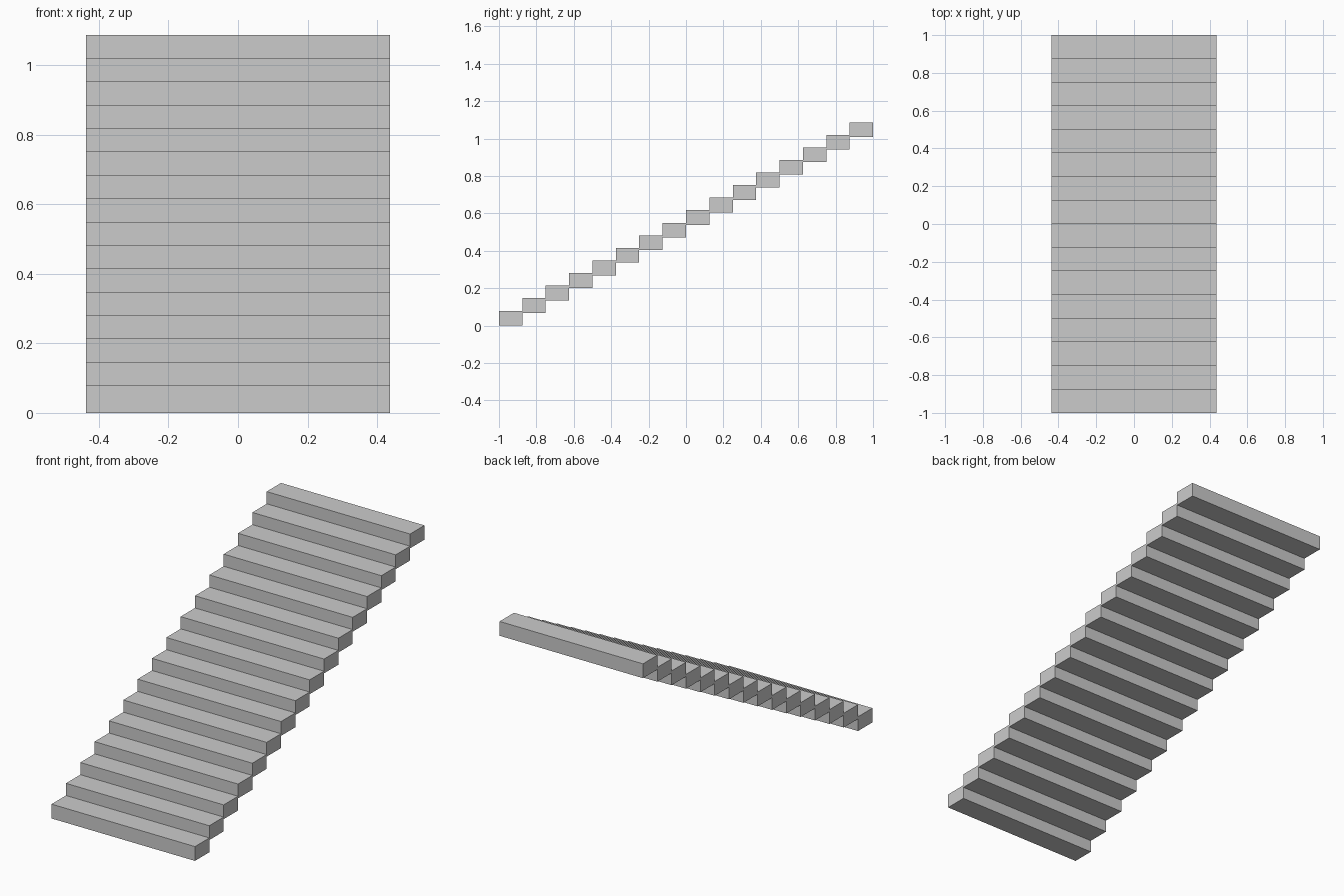
import bpy

if "Cube" in bpy.data.objects:
    bpy.data.objects.remove(bpy.data.objects["Cube"])

COUNT = 16
WIDTH = 0.875
DEPTH = 2.0 / COUNT
THICK = 0.079
RISE = (1.087 - THICK) / (COUNT - 1)

# One slab per step, each slightly overlapping the one below in height
for i in range(COUNT):
    bpy.ops.mesh.primitive_cube_add(
        size=1,
        location=(0, -1 + DEPTH * (i + 0.5), RISE * i + THICK / 2))
    step = bpy.context.object
    step.name = f"stair_step_{i + 1:02d}"
    step.scale = (WIDTH, DEPTH, THICK)
    bpy.ops.object.transform_apply(location=False, rotation=False, scale=True)
